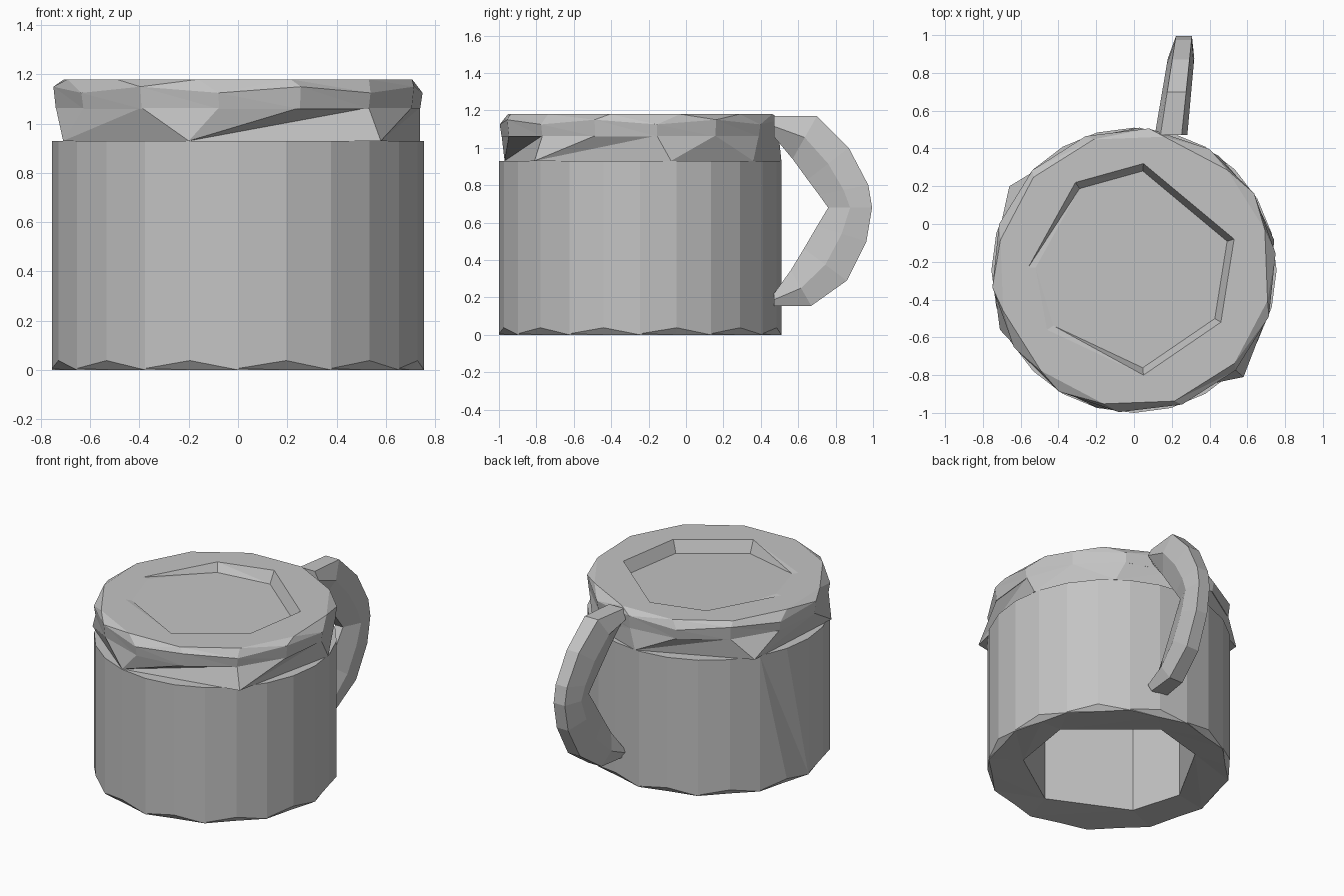
import bpy, bmesh, math

cube = bpy.data.objects.get("Cube")
if cube:
    bpy.data.objects.remove(cube)

CY = -0.245   # mug axis
R = 0.755     # mug radius

grey = bpy.data.materials.new("plain_grey")
grey.use_nodes = True
color = (0.55, 0.55, 0.55, 1)
grey.diffuse_color = color
grey.node_tree.nodes["Principled BSDF"].inputs["Base Color"].default_value = color


def finish(name, bm):
    bmesh.ops.recalc_face_normals(bm, faces=bm.faces[:])
    mesh = bpy.data.meshes.new(name)
    bm.to_mesh(mesh)
    bm.free()
    mesh.materials.append(grey)
    obj = bpy.data.objects.new(name, mesh)
    bpy.context.collection.objects.link(obj)
    return obj


def angle(p):
    return math.atan2(p[1] - CY, p[0])


def circle(n, radius, z, zig_r=0.0, zig_z=0.0, turn=0.0):
    """Ring whose odd points are shifted in radius and height."""
    pts = []
    for i in range(n):
        a = math.tau * i / n + turn
        r = radius + zig_r * (i % 2)
        pts.append((r * math.cos(a), CY + r * math.sin(a), z + zig_z * (i % 2)))
    return pts


def flat(poly, z):
    return [(x, y, z) for x, y in poly]


def stitch(bm, a, b):
    """Triangles between two rings with any number of points."""
    def at(ring, k):
        return angle(ring[k % len(ring)].co) + math.tau * (k // len(ring))
    i = j = 0
    while i < len(a) or j < len(b):
        va, vb = a[i % len(a)], b[j % len(b)]
        if j == len(b) or (i < len(a) and at(a, i + 1) <= at(b, j + 1) + 1e-5):
            i += 1
            bm.faces.new((va, a[i % len(a)], vb))
        else:
            j += 1
            bm.faces.new((va, b[j % len(b)], vb))


def shell(name, rings):
    """Closed solid through a list of rings, capped at both ends."""
    bm = bmesh.new()
    loops = [[bm.verts.new(p) for p in sorted(ring, key=angle)] for ring in rings]
    for a, b in zip(loops, loops[1:]):
        stitch(bm, a, b)
    bm.faces.new(loops[0])
    bm.faces.new(loops[-1])
    bmesh.ops.dissolve_limit(bm, angle_limit=0.005, verts=bm.verts[:], edges=bm.edges[:])
    return finish(name, bm)


# Seven-sided opening shared by the hollow base and the lid recess
opening = [(0.05, 0.32), (-0.31, 0.22), (-0.56, -0.23), (-0.46, -0.56),
           (0.05, -0.80), (0.46, -0.52), (0.53, -0.08)]

# Body: faceted cylinder, hollow from below, with small chips along the foot
shell("mug_body", [
    flat(opening, 0.91),
    flat(opening, 0.02),
    circle(24, R, 0.0, zig_r=-0.03),
    circle(24, R, 0.006, zig_z=0.032),
    circle(24, R, 0.93),
])

# Collar: coarse polygon below, finer ring above
collar_base = [(-0.20, -0.97), (0.58, -0.81), (0.74, -0.08), (0.45, 0.36),
               (0.03, 0.51), (-0.66, 0.20), (-0.71, -0.56)]
shell("collar", [
    flat(collar_base, 0.93),
    circle(14, 0.745, 1.065, turn=0.12),
])

# Lid: chamfered disc with a sunken, sloping panel
recess_floor = []
for x, y in opening:
    depth = 0.08 * min(1, max(0, (x + 0.48) / 0.25))
    recess_floor.append((x * 0.93, CY + (y - CY) * 0.93, 1.18 - depth))
shell("lid", [
    circle(14, 0.745, 1.06, turn=0.12),
    circle(14, R, 1.125, zig_z=0.025, turn=0.12),
    circle(12, 0.725, 1.18, turn=0.3),
    flat(opening, 1.18),
    recess_floor,
])

# Handle: six-sided bar swept between an outer and an inner outline (y, z)
outer = [(0.47, 1.17), (0.70, 1.17), (0.87, 1.00), (0.975, 0.80), (0.995, 0.68),
         (0.965, 0.50), (0.86, 0.29), (0.67, 0.155), (0.47, 0.155)]
inner = [(0.47, 1.06), (0.57, 0.94), (0.65, 0.83), (0.71, 0.75), (0.76, 0.68),
         (0.70, 0.58), (0.63, 0.46), (0.56, 0.345), (0.47, 0.22)]
section = [(0, -0.4), (0.5, -1), (1, -0.65), (1, 0.65), (0.5, 1), (0, 0.4)]
bm = bmesh.new()
loops = []
for (oy, oz), (iy, iz) in zip(outer, inner):
    loop = []
    for t, side in section:
        y = iy + (oy - iy) * t
        x = 0.20 + 0.13 * (y - 0.5) + side * (0.085 - 0.04 * (y - 0.5))
        loop.append(bm.verts.new((x, y, iz + (oz - iz) * t)))
    loops.append(loop)
for a, b in zip(loops, loops[1:]):
    for k in range(6):
        n = (k + 1) % 6
        bm.faces.new((a[k], a[n], b[n], b[k]))
bm.faces.new(loops[0])
bm.faces.new(loops[-1])
finish("handle", bm)
